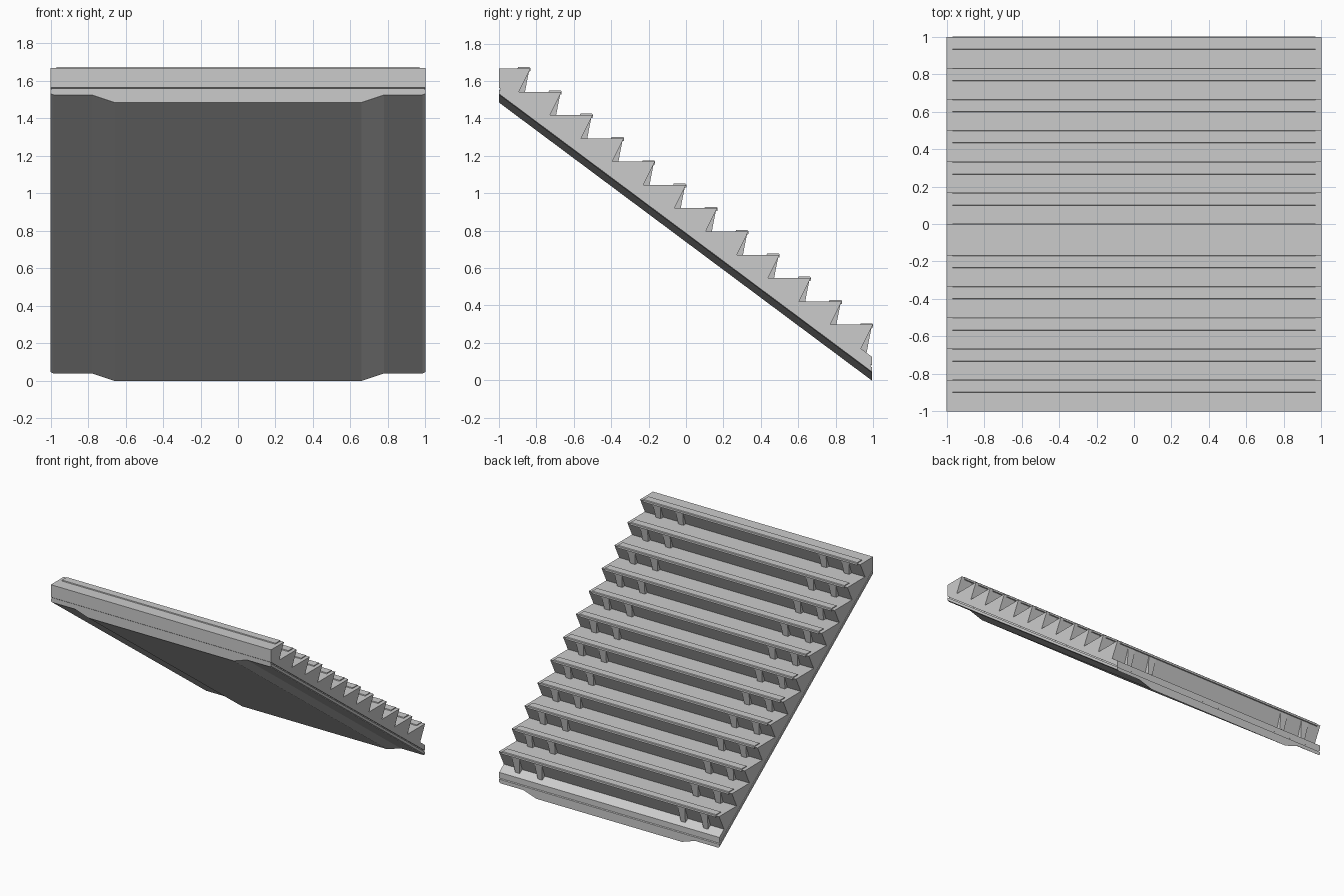
import bpy, bmesh

if "Cube" in bpy.data.objects:
    bpy.data.objects.remove(bpy.data.objects["Cube"])

STEPS = 12
RUN, RISE = 0.1665, 0.1245
SLOPE = 0.7455            # fall of the slab per unit of y
Y0, Y1 = -1.0, 0.995      # slab ends


def line(z_start, y):
    """Height at y of a line parallel to the stair pitch."""
    return z_start - SLOPE * (y - Y0)


def prism(bm, left, right):
    """Solid between two matching outlines."""
    a = [bm.verts.new(p) for p in left]
    b = [bm.verts.new(p) for p in right]
    bm.faces.new(a)
    bm.faces.new(b[::-1])
    n = len(a)
    for i in range(n):
        j = (i + 1) % n
        bm.faces.new((a[j], a[i], b[i], b[j]))


def finish(bm, name):
    bmesh.ops.recalc_face_normals(bm, faces=bm.faces[:])
    mesh = bpy.data.meshes.new(name)
    bm.to_mesh(mesh)
    bm.free()
    ob = bpy.data.objects.new(name, mesh)
    bpy.context.collection.objects.link(ob)
    return ob


def extrude_x(bm, profile, x0, x1):
    prism(bm, [(x0, y, z) for y, z in profile], [(x1, y, z) for y, z in profile])


def nose(k):
    return -0.832 + RUN * k, 1.667 - RISE * k


# saw-tooth stair body: flat treads with undercut risers
profile = [(Y0, 1.667)]
for k in range(STEPS):
    y, z = nose(k)
    profile.append((y, z))
    if k < STEPS - 1:
        profile.append((y - 0.062, z - RISE))
profile += [(0.935, line(1.612, 0.935)), (Y1, line(1.612, Y1)),
            (Y1, line(1.565, Y1)), (Y0, 1.565)]
bm = bmesh.new()
extrude_x(bm, profile, -1, 1)
finish(bm, "stair_body")

# recessed seam between stair body and lower slab
bm = bmesh.new()
a, b = Y0 + 0.008, Y1 - 0.008
extrude_x(bm, [(a, line(1.57, a)), (b, line(1.57, b)),
               (b, line(1.55, b)), (a, line(1.55, a))], -0.992, 0.992)
finish(bm, "slab_seam")

# lower slab with a deeper belly in the middle
section = [(-1, 1.556), (1, 1.556), (1, 1.532), (0.985, 1.525), (0.78, 1.525),
           (0.66, 1.485), (-0.66, 1.485), (-0.78, 1.525), (-0.985, 1.525), (-1, 1.532)]
bm = bmesh.new()
prism(bm, [(x, Y0, z) for x, z in section],
      [(x, Y1, line(z, Y1)) for x, z in section])
finish(bm, "lower_slab")

# thin raised nosing strips on each tread edge
bm = bmesh.new()
for k in range(STEPS):
    y, z = nose(k)
    extrude_x(bm, [(y - 0.07, z - 0.004), (y - 0.066, z + 0.007), (y - 0.004, z + 0.007),
                   (y + 0.001, z + 0.002), (y + 0.001, z - 0.014), (y - 0.02, z - 0.018)],
              -0.97, 0.97)
finish(bm, "nosing_strips")

# tapered brackets under each nosing, two near each end
bm = bmesh.new()
for k in range(STEPS):
    y, z = nose(k)
    pts = [(y - 0.006, z - 0.008, 0.036), (y - 0.034, z - 0.15, 0.02),
           (y - 0.085, z - 0.15, 0.02), (y - 0.03, z - 0.008, 0.036)]
    for x in (-0.855, -0.65, 0.65, 0.855):
        prism(bm, [(x - w, py, pz) for py, pz, w in pts],
              [(x + w, py, pz) for py, pz, w in pts])
finish(bm, "tread_brackets")
